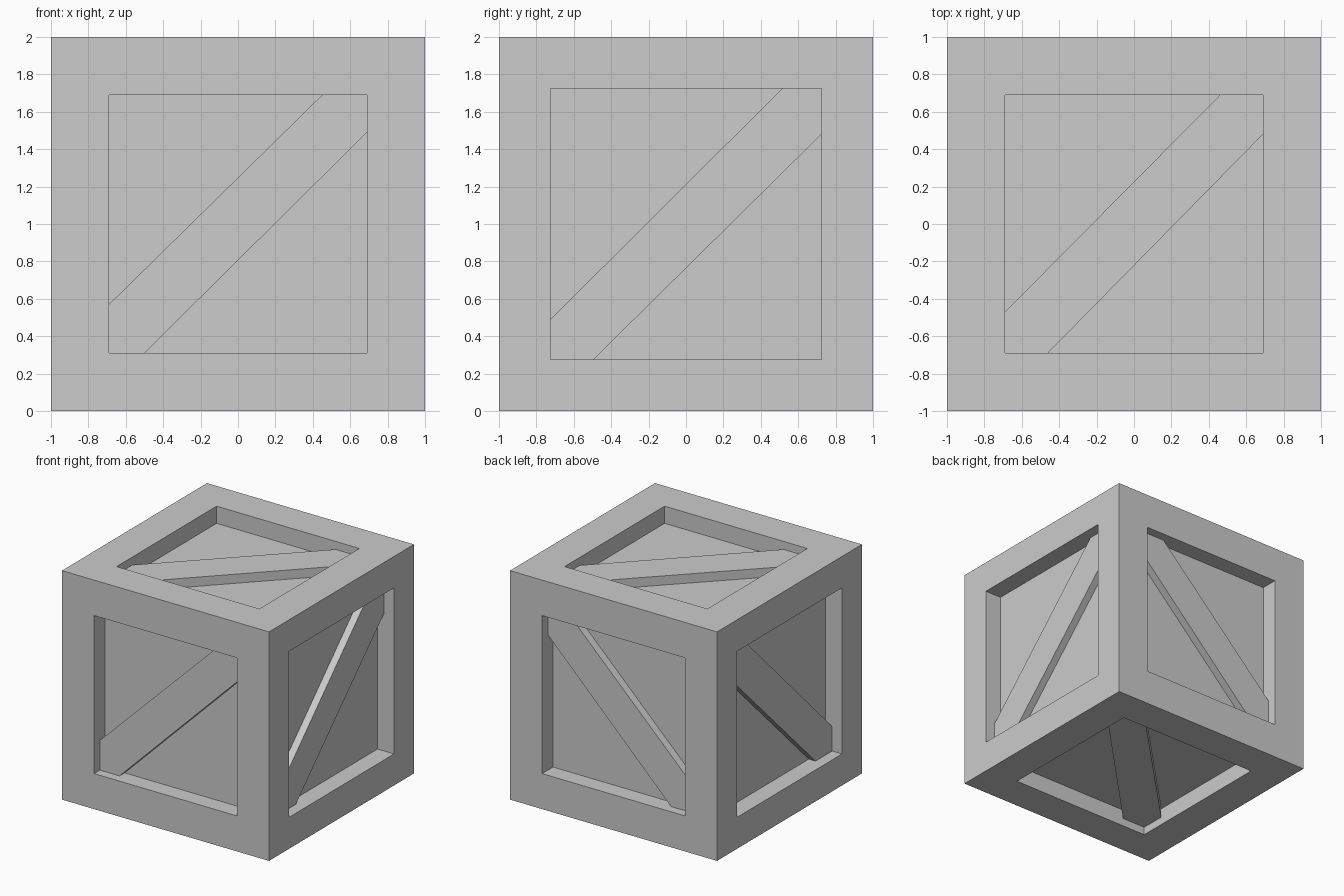
import bpy, bmesh
from mathutils import Vector

cube = bpy.data.objects.get("Cube")
if cube:
    bpy.data.objects.remove(cube)

grey = bpy.data.materials.new("plain_grey")
grey.use_nodes = True
grey.diffuse_color = (0.604, 0.604, 0.604, 1)
grey.node_tree.nodes["Principled BSDF"].inputs["Base Color"].default_value = grey.diffuse_color

# Per axis: rim width, panel depth, brace depth, upper and lower brace edges
SIDES = {
    0: (0.275, 0.16, 0.095, ((-0.725, -0.51), (0.52, 0.73)), ((-0.49, -0.72), (0.725, 0.48))),
    1: (0.31, 0.15, 0.08, ((-0.69, -0.43), (0.45, 0.69)), ((-0.5, -0.69), (0.69, 0.49))),
    2: (0.31, 0.15, 0.07, ((-0.69, -0.47), (0.46, 0.69)), ((-0.46, -0.69), (0.69, 0.48))),
}
NAMES = {(0, 1): "left", (0, -1): "right", (1, -1): "front",
         (1, 1): "back", (2, 1): "top", (2, -1): "bottom"}


def finish(bm, name):
    bmesh.ops.recalc_face_normals(bm, faces=bm.faces)
    mesh = bpy.data.meshes.new(name)
    bm.to_mesh(mesh)
    bm.free()
    mesh.materials.append(grey)
    obj = bpy.data.objects.new(name, mesh)
    obj.location.z = 1
    bpy.context.collection.objects.link(obj)


def main_axis(normal):
    return max(range(3), key=lambda i: abs(normal[i]))


# Crate body: a cube with a recessed panel on every side
bm = bmesh.new()
bmesh.ops.create_cube(bm, size=2)
for face in list(bm.faces):
    normal = face.normal.copy()
    rim, depth = SIDES[main_axis(normal)][:2]
    bmesh.ops.inset_individual(bm, faces=[face], thickness=rim, use_even_offset=True)
    inner = bmesh.ops.extrude_discrete_faces(bm, faces=[face])["faces"][0]
    bmesh.ops.translate(bm, verts=inner.verts, vec=-normal * depth)
finish(bm, "crate_body")


def stretched(edge, extra=0.3):
    """Lengthen a brace edge so both ends are buried in the frame."""
    a, b = Vector(edge[0]), Vector(edge[1])
    step = (b - a).normalized() * extra
    return a - step, b + step


# Diagonal braces, one lying on each panel
for (axis, sign), side in NAMES.items():
    depth, top, upper, lower = SIDES[axis][1:]
    a, b = stretched(upper)
    c, d = stretched(lower)
    bm = bmesh.new()
    layers = []
    for level in (1 - top, 1 - depth - 0.02):
        ring = []
        for point in (a, b, d, c):
            co = list(point)
            co.insert(axis, sign * level)
            ring.append(bm.verts.new(co))
        bm.faces.new(ring)
        layers.append(ring)
    for i in range(4):
        j = (i + 1) % 4
        bm.faces.new((layers[0][i], layers[0][j], layers[1][j], layers[1][i]))
    finish(bm, side + "_brace")
